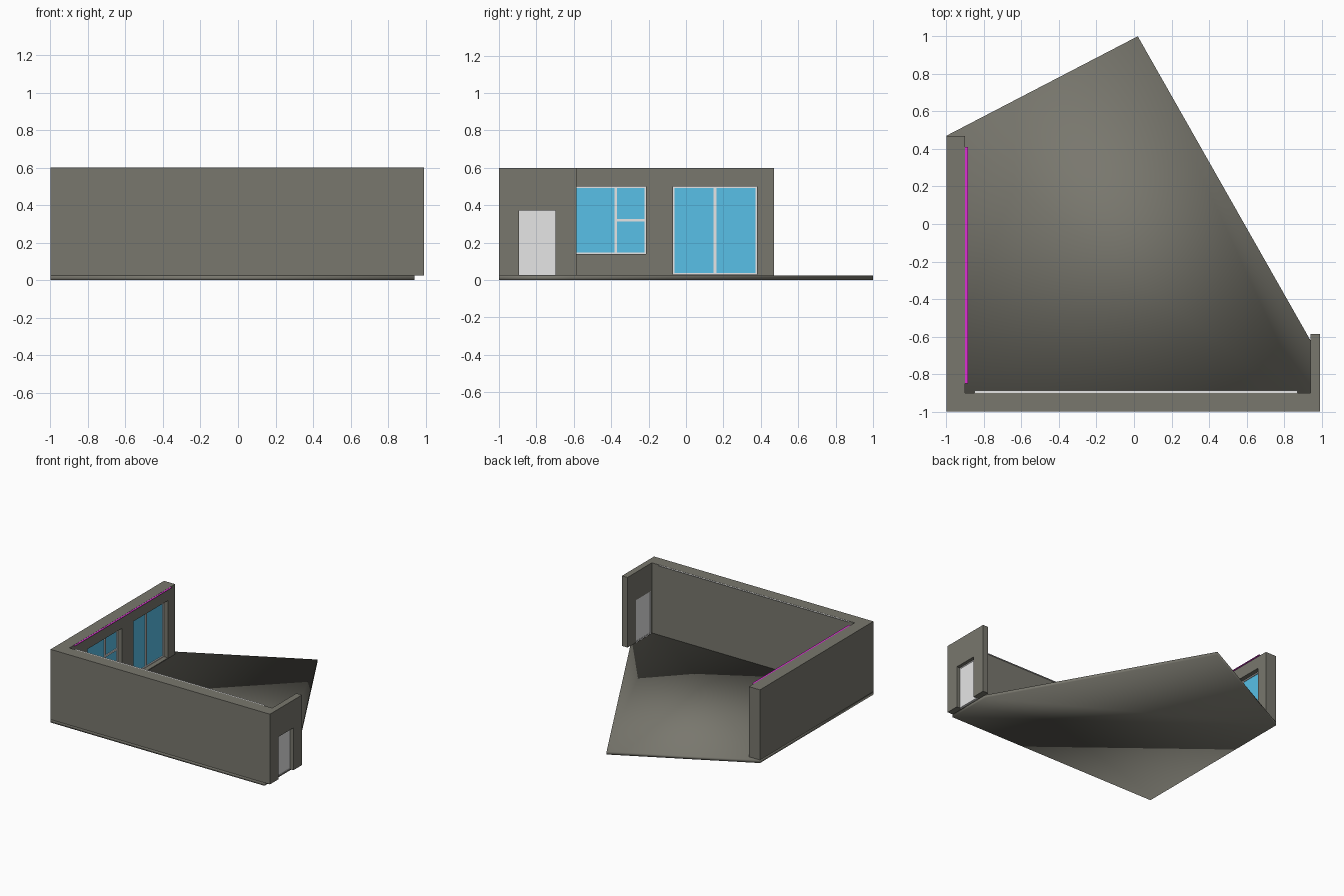
import bpy, bmesh

if "Cube" in bpy.data.objects:
    bpy.data.objects.remove(bpy.data.objects["Cube"])


def material(name, rgb):
    m = bpy.data.materials.new(name)
    m.diffuse_color = (*rgb, 1)
    m.use_nodes = True
    m.node_tree.nodes["Principled BSDF"].inputs["Base Color"].default_value = m.diffuse_color
    return m


CONCRETE = material("grey concrete", (0.19, 0.185, 0.155))
WHITE = material("off white", (0.79, 0.79, 0.79))
GLASS = material("blue glass", (0.10, 0.54, 0.82))
MAGENTA = material("magenta", (0.72, 0.03, 0.65))


def prism(name, points, z0, z1, mat):
    """Extrude an outline upward; equal heights give a flat sheet."""
    bm = bmesh.new()
    face = bm.faces.new([bm.verts.new((x, y, z0)) for x, y in points])
    if z1 > z0:
        top = bmesh.ops.extrude_face_region(bm, geom=[face])["geom"]
        bmesh.ops.translate(bm, vec=(0, 0, z1 - z0),
                            verts=[v for v in top if isinstance(v, bmesh.types.BMVert)])
        bmesh.ops.recalc_face_normals(bm, faces=bm.faces)
    mesh = bpy.data.meshes.new(name)
    bm.to_mesh(mesh)
    bm.free()
    obj = bpy.data.objects.new(name, mesh)
    bpy.context.collection.objects.link(obj)
    mesh.materials.append(mat)
    return obj


def box(name, x0, x1, y0, y1, z0, z1, mat):
    return prism(name, [(x0, y0), (x1, y0), (x1, y1), (x0, y1)], z0, z1, mat)


def cut(target, *size):
    """Cut a box-shaped opening and discard the cutter."""
    cutter = box("opening_cutter", *size, CONCRETE)
    cutter.hide_render = True
    mod = target.modifiers.new("opening", "BOOLEAN")
    mod.operation, mod.solver, mod.object = "DIFFERENCE", "EXACT", cutter
    bpy.context.view_layer.objects.active = target
    bpy.ops.object.modifier_apply(modifier=mod.name)
    bpy.data.objects.remove(cutter)


FLOOR, TOP = 0.025, 0.6

# Floor slab, softly shaded all over
floor = prism("floor_slab", [(-1, -1), (0.94, -1), (0.94, -0.62), (0.02, 1), (-1, 0.47)],
              0, FLOOR, CONCRETE)
for p in floor.data.polygons:
    p.use_smooth = True

# Three connected walls
walls = prism("walls", [(-1, -1), (0.99, -1), (0.99, -0.585), (0.94, -0.585),
                        (0.94, -0.9), (-0.9, -0.9), (-0.9, 0.47), (-1, 0.47)],
              FLOOR, TOP, CONCRETE)


def frame(name, x0, x1, y0, y1, z0, z1, w):
    """Four thin bars around an opening."""
    box(name + "_sill", x0, x1, y0, y1, z0, z0 + w, WHITE)
    box(name + "_head", x0, x1, y0, y1, z1 - w, z1, WHITE)
    for side, y in (("front", y0), ("back", y1 - w)):
        box(f"{name}_{side}_jamb", x0, x1, y, y + w, z0 + w, z1 - w, WHITE)


# Windows: recesses in the inner face of the left wall
GX = -0.95
for name, y0, y1, z0, z1, mid in (("small_window", -0.665, -0.215, 0.14, 0.5, -0.375),
                                  ("large_window", -0.07, 0.38, 0.03, 0.5, 0.155)):
    cut(walls, GX, -0.85, y0, y1, z0, z1)
    box(name + "_glass", GX - 0.002, GX + 0.004, y0, y1, z0, z1, GLASS)
    frame(name, GX, GX + 0.012, y0, y1, z0, z1, 0.008)
    box(name + "_mullion", GX, GX + 0.012, mid - 0.007, mid + 0.007, z0, z1, WHITE)
box("small_window_crossbar", GX, GX + 0.012, -0.375, -0.215, 0.313, 0.327, WHITE)

# Door in the short right wall
cut(walls, 0.9, 1.05, -0.892, -0.697, 0.0, 0.372)
box("door_panel", 0.944, 0.958, -0.892, -0.697, FLOOR, 0.372, WHITE)
frame("door_frame", 0.942, 0.961, -0.892, -0.697, FLOOR, 0.372, 0.007)

# Flat trim strips along the tops of the inner walls
box("magenta_trim", -0.9, -0.884, -0.85, 0.41, TOP - 0.001, TOP - 0.001, MAGENTA)
box("white_trim", -0.85, 0.87, -0.9, -0.886, TOP - 0.001, TOP - 0.001, WHITE)
